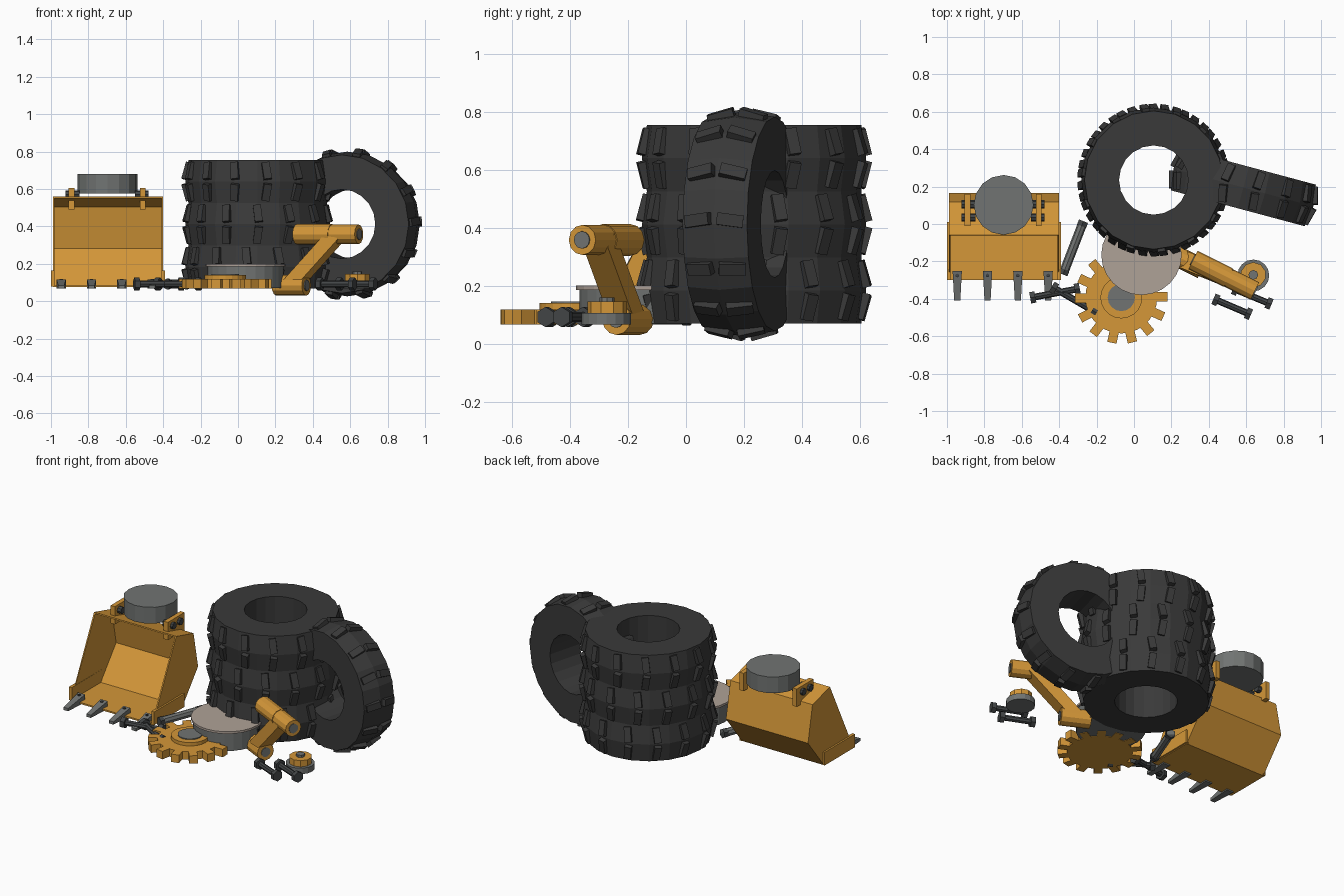
import bpy, bmesh, math
from mathutils import Matrix, Vector

if "Cube" in bpy.data.objects:
    bpy.data.objects.remove(bpy.data.objects["Cube"])

def material(name, rgb):
    m = bpy.data.materials.new(name)
    m.diffuse_color = (*rgb, 1)
    m.use_nodes = True
    m.node_tree.nodes["Principled BSDF"].inputs["Base Color"].default_value = m.diffuse_color
    return m

RUBBER = material("rubber black", (0.042, 0.042, 0.042))
ORANGE = material("machine orange", (0.66, 0.31, 0.04))
GREY = material("steel grey", (0.165, 0.175, 0.17))
DARK = material("dark steel", (0.055, 0.06, 0.062))
TAUPE = material("taupe", (0.43, 0.36, 0.31))

def finish(name, bm, *mats):
    bmesh.ops.recalc_face_normals(bm, faces=bm.faces[:])
    me = bpy.data.meshes.new(name)
    bm.to_mesh(me)
    bm.free()
    for m in mats:
        me.materials.append(m)
    ob = bpy.data.objects.new(name, me)
    bpy.context.collection.objects.link(ob)
    return ob

def paint(bm, verts, index):
    for f in {f for v in verts for f in v.link_faces}:
        f.material_index = index

def add_box(bm, size, mat=Matrix(), index=0):
    r = bmesh.ops.create_cube(bm, size=1, matrix=mat @ Matrix.Diagonal((*size, 1)))
    paint(bm, r["verts"], index)
    return r["verts"]

def add_rod(bm, a, b, r, n=12, index=0, r2=None):
    a, b = Vector(a), Vector(b)
    m = Matrix.Translation((a + b) / 2) @ (b - a).to_track_quat('Z', 'Y').to_matrix().to_4x4()
    v = bmesh.ops.create_cone(bm, cap_ends=True, segments=n, radius1=r, radius2=r if r2 is None else r2,
                              depth=(b - a).length, matrix=m)["verts"]
    paint(bm, v, index)

def add_disc(bm, x, y, z0, z1, r, n, index=0):
    add_rod(bm, (x, y, z0), (x, y, z1), r, n, index)

# Tyres: crowned ring with two rows of tilted lugs
def tyre(name, mat, phase):
    bm = bmesh.new()
    n, lugs, half = 20, 14, 0.115
    profile = [(0.185, -half), (0.37, -half), (0.387, 0), (0.37, half), (0.185, half)]
    rings = []
    for i in range(n):
        a = 2 * math.pi * i / n
        rings.append([bm.verts.new((r * math.cos(a), r * math.sin(a), z)) for r, z in profile])
    for i in range(n):
        p, q = rings[i], rings[(i + 1) % n]
        for k in range(5):
            bm.faces.new((p[k], q[k], q[(k + 1) % 5], p[(k + 1) % 5]))
    for i in range(lugs):
        turn = Matrix.Rotation(2 * math.pi * i / lugs + math.radians(phase), 4, 'Z')
        for s in (-1, 1):
            m = (turn @ Matrix.Translation((0.379, 0, s * 0.056)) @ Matrix.Rotation(-s * math.radians(15), 4, 'Y')
                 @ Matrix.Rotation(s * math.radians(7), 4, 'X'))
            add_box(bm, (0.035, 0.042, 0.092), m)
    finish(name, bm, RUBBER).matrix_world = mat

for i, phase in enumerate((4, 13, 20)):
    tyre(f"stacked_tyre_{i + 1}", Matrix.Translation((0.105, 0.235, 0.184 + 0.228 * i)), phase)
tyre("leaning_tyre", Matrix.Translation((0.585, 0.195, 0.413)) @ Matrix.Rotation(math.radians(-15), 4, 'Z')
     @ Matrix.Rotation(math.radians(90), 4, 'X'), 2)

# Bucket shell: folded panel strip with two side walls, open at the front
side = [(-0.06, 0.555), (0.115, 0.508), (0.16, 0.28), (0.0, 0.08), (-0.30, 0.08)]
X0, X1 = -0.985, -0.405
bm = bmesh.new()
left, right = ([bm.verts.new((x, y, z)) for y, z in side] for x in (X0, X1))
for k in range(4):
    bm.faces.new((left[k], left[k + 1], right[k + 1], right[k]))
bm.faces.new(left[::-1])
bm.faces.new(right)
shell = finish("bucket_shell", bm, ORANGE)
mod = shell.modifiers.new("thickness", 'SOLIDIFY')
mod.thickness, mod.offset = 0.012, 0

# Bucket side cutters and hanger brackets
bm = bmesh.new()
for x in (X0 - 0.005, X1 + 0.005):
    add_box(bm, (0.02, 0.31, 0.085), Matrix.Translation((x, -0.145, 0.122)))
for x in (-0.89, -0.51):
    add_box(bm, (0.03, 0.17, 0.115), Matrix.Translation((x, 0.075, 0.548)))
finish("bucket_brackets", bm, ORANGE)

# Bucket bracket pins
bm = bmesh.new()
for x in (-0.885, -0.515):
    for y in (0.035, 0.105):
        add_rod(bm, (x - 0.037, y, 0.57), (x + 0.037, y, 0.57), 0.022, 8)
finish("bucket_pins", bm, DARK)

# Bucket teeth: tapered wedges
bm = bmesh.new()
for i in range(4):
    vs = add_box(bm, (0.05, 0.16, 0.05), Matrix.Translation((-0.945 + 0.162 * i, -0.33, 0.092)))
    for v in vs:
        if v.co.y < -0.35:
            cx = -0.945 + 0.162 * i
            v.co.x = cx + (v.co.x - cx) * 0.65
            v.co.z = min(v.co.z, 0.085)
    add_disc(bm, -0.945 + 0.162 * i, -0.275, 0.115, 0.12, 0.01, 6, 1)
finish("bucket_teeth", bm, GREY, DARK)

# Grey drum lying on the bucket
bm = bmesh.new()
add_disc(bm, -0.697, 0.102, 0.575, 0.68, 0.16, 16)
finish("bucket_drum", bm, GREY)

# Filter drum with a taupe lid
bm = bmesh.new()
add_disc(bm, 0.04, -0.165, 0.07, 0.188, 0.203, 24)
add_disc(bm, 0.04, -0.165, 0.186, 0.2, 0.215, 24, 1)
finish("lidded_drum", bm, GREY, TAUPE)

# Gear wheel with hub
bm = bmesh.new()
gx, gy = -0.068, -0.393
add_disc(bm, gx, gy, 0.067, 0.118, 0.192, 28)
for i in range(14):
    m = (Matrix.Translation((gx, gy, 0.0925)) @ Matrix.Rotation(2 * math.pi * i / 14 + 0.02, 4, 'Z')
         @ Matrix.Translation((0.212, 0, 0)))
    add_box(bm, (0.07, 0.05, 0.051), m)
add_disc(bm, gx, gy, 0.11, 0.14, 0.112, 20)
add_disc(bm, gx, gy, 0.13, 0.146, 0.073, 16, 1)
finish("gear_wheel", bm, ORANGE, GREY)

# Link arm: two cross sleeves joined by a slanted beam
bm = bmesh.new()
d = Vector((0.895, -0.446, 0))
low, high = Vector((0.285, -0.2, 0.085)), Vector((0.53, -0.3, 0.358))
axis = (high - low).normalized()
width = Vector((-d.y, d.x, 0)).normalized()
rot = Matrix((width, axis.cross(width), axis)).transposed().to_4x4()
add_box(bm, (0.095, 0.075, (high - low).length), Matrix.Translation((low + high) / 2) @ rot)
add_rod(bm, low - d * 0.09, low + d * 0.09, 0.055)
add_rod(bm, high - d * 0.24, high - d * 0.03, 0.055)
add_rod(bm, high - d * 0.05, high + d * 0.13, 0.052)
for p, a, b in ((low, -0.095, 0.095), (high, -0.245, 0.135)):
    add_rod(bm, p + d * a, p + d * b, 0.03, 12, 1)
finish("link_arm", bm, ORANGE, GREY)

# Flanged cap
bm = bmesh.new()
add_disc(bm, 0.638, -0.275, 0.067, 0.105, 0.085, 16)
add_disc(bm, 0.638, -0.272, 0.1, 0.145, 0.068, 10, 1)
add_disc(bm, 0.638, -0.272, 0.14, 0.16, 0.026, 8)
finish("flanged_cap", bm, GREY, ORANGE)

# Loose bolts: shaft with a hex head at each end
def bolt(name, a, b, shaft=0.018, head=0.035, mat=DARK):
    bm = bmesh.new()
    a, b = Vector((*a, 0.092)), Vector((*b, 0.092))
    u = (b - a).normalized()
    add_rod(bm, a, b, shaft, 8)
    for p, q in ((a, a + u * 0.028), (b - u * 0.028, b)):
        add_rod(bm, p, q, head, 6, 1)
    finish(name, bm, mat, DARK)

bolt("bolt_1", (0.425, -0.4), (0.625, -0.485))
bolt("bolt_2", (0.53, -0.345), (0.735, -0.43))
bolt("bolt_3", (-0.555, -0.395), (-0.29, -0.345))
bolt("bolt_4", (-0.44, -0.335), (-0.2, -0.475))
bolt("grey_pin", (-0.38, -0.27), (-0.27, 0.015), 0.025, 0.03, GREY)
